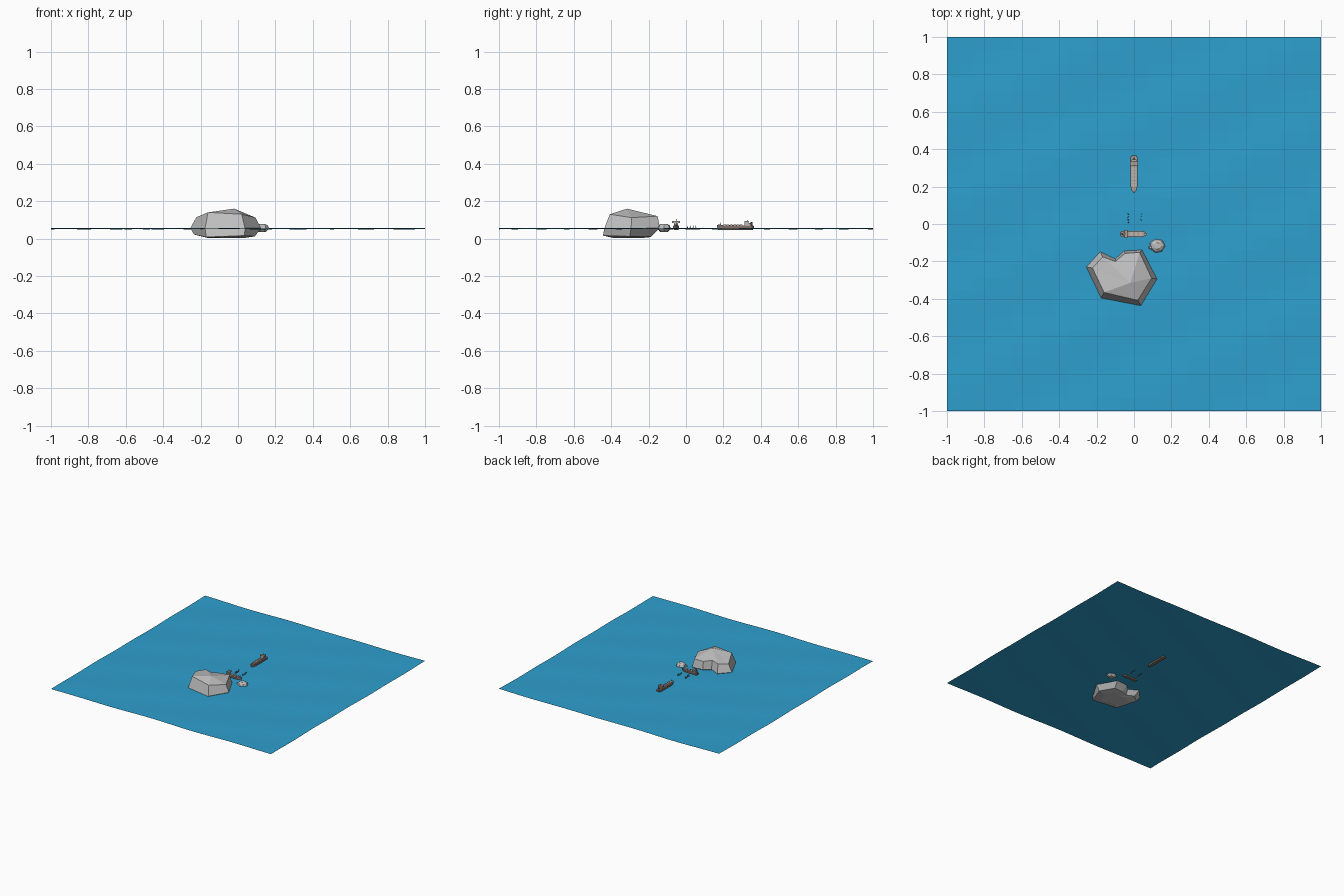
import bpy, bmesh, math
from mathutils import Matrix, Vector

if "Cube" in bpy.data.objects:
    bpy.data.objects.remove(bpy.data.objects["Cube"])


def material(name, rgb):
    m = bpy.data.materials.new(name)
    m.diffuse_color = (*rgb, 1)
    m.use_nodes = True
    m.node_tree.nodes["Principled BSDF"].inputs["Base Color"].default_value = m.diffuse_color
    return m


SEA = material("sea blue", (0.027, 0.35, 0.62))
ROCK = material("rock grey", (0.52, 0.52, 0.52))
HULL = material("hull brown", (0.25, 0.18, 0.15))
DECK = material("deck tan", (0.42, 0.35, 0.30))
CABIN = material("cabin grey", (0.52, 0.47, 0.43))
RED = material("buoy red", (0.45, 0.10, 0.08))
GREEN = material("buoy green", (0.06, 0.32, 0.33))


def finish(name, bm, mat, matrix=None):
    bmesh.ops.recalc_face_normals(bm, faces=bm.faces)
    me = bpy.data.meshes.new(name)
    bm.to_mesh(me)
    bm.free()
    me.materials.append(mat)
    ob = bpy.data.objects.new(name, me)
    bpy.context.collection.objects.link(ob)
    if matrix:
        ob.matrix_world = matrix
    return ob


def loft(name, rings, mat, matrix=None, peak=None):
    """Skin between equal rings; close the top flat or with a peak fan."""
    bm = bmesh.new()
    vs = [[bm.verts.new(p) for p in r] for r in rings]
    n = len(vs[0])
    for a, b in zip(vs, vs[1:]):
        for i in range(n):
            j = (i + 1) % n
            bm.faces.new((a[i], a[j], b[j], b[i]))
    bm.faces.new(vs[0][::-1])
    if peak:
        p = bm.verts.new(peak)
        for i in range(n):
            bm.faces.new((vs[-1][i], vs[-1][(i + 1) % n], p))
    else:
        bm.faces.new(vs[-1])
    return finish(name, bm, mat, matrix)


def box(name, c, s, mat, matrix=None):
    bm = bmesh.new()
    bmesh.ops.create_cube(bm, size=1, matrix=Matrix.Translation(c) @ Matrix.Diagonal((*s, 1)))
    return finish(name, bm, mat, matrix)


def cylinder(name, c, r1, r2, h, mat, matrix=None, sides=8):
    bm = bmesh.new()
    bmesh.ops.create_cone(bm, cap_ends=True, segments=sides, radius1=r1, radius2=r2,
                          depth=h, matrix=Matrix.Translation(c))
    return finish(name, bm, mat, matrix)


# Sea: gently faceted sheet
bm = bmesh.new()
bmesh.ops.create_grid(bm, x_segments=28, y_segments=28, size=1)
for v in bm.verts:
    x, y = v.co.x, v.co.y
    v.co.z = 0.053 + 0.0018 * math.sin(9 * x + 4 * y) + 0.0015 * math.sin(13 * y - 6 * x + 1)
sea = finish("sea", bm, SEA)
if sea.data.polygons[0].normal.z < 0:
    sea.data.flip_normals()

# Big rock: notched outline, undercut base, bevelled shoulder and low peak
waist = [(-.255, -.23), (-.18, -.148), (-.10, -.187), (-.053, -.144),
         (.043, -.139), (.123, -.294), (.037, -.436), (-.176, -.395)]
shoulder = [(-.222, -.235, .115), (-.168, -.176, .122), (-.10, -.20, .125), (-.048, -.157, .118),
            (.03, -.152, .120), (.094, -.29, .112), (.02, -.408, .130), (-.16, -.366, .140)]
base = [(-.235, -.25, .022), (-.165, -.19, .014), (-.10, -.215, .010), (-.05, -.19, .008),
        (.03, -.19, .010), (.09, -.30, .012), (.035, -.444, .016), (-.17, -.405, .008)]
low = [(-.05 + (x + .05) * .6, -.30 + (y + .30) * .6, 0.003) for x, y, z in base]
loft("big_rock", [low, base, [(x, y, .056) for x, y in waist], shoulder], ROCK,
     peak=(-.02, -.315, .16))

# Small rock beside the large one
rings = []
for r, z in ((.024, .036), (.042, .054), (.034, .070), (.020, .078)):
    rings.append([(.125 + r * (1 + .1 * math.sin(3 * i)) * math.cos(i * math.tau / 7),
                   -.117 + .9 * r * math.sin(i * math.tau / 7), z) for i in range(7)])
loft("small_rock", rings, ROCK)
cylinder("rock_chip", (.088, -.125, .056), .012, .007, .016, ROCK, sides=5)


def ship(tag, place, length, half, deck, holds, bridge_top, wing):
    """Ship with its bow towards local +x, z in world heights."""
    L = length / 2
    shape = [(-1, .6), (-.9, 1), (.6, 1), (.85, .6), (1, 0), (.85, -.6), (.6, -1), (-.9, -1), (-1, -.6)]

    def ring(sx, sy, z, bow=0):
        return [(x * L * sx, y * half * sy, z + (bow if x > .8 else 0)) for x, y in shape]
    loft(tag + "_hull", [ring(.92, .7, .045), ring(.97, .95, .055), ring(1, 1, deck, .005)], HULL, place)
    loft(tag + "_deck", [ring(.95, .85, deck), ring(.95, .85, deck + .003, .004)], DECK, place)
    # Hatch covers along the deck
    start, end = -.4 * L, .68 * L
    step = (end - start) / holds
    for i in range(holds):
        box(f"{tag}_hatch_{i + 1}", (start + (i + .5) * step, 0, deck + .005),
            (step * .75, half * 1.3, .009), CABIN, place)
    # Stern cabin, bridge with wings, funnel and mast
    mid = -.64 * L
    h = bridge_top - deck
    box(tag + "_cabin", (mid, 0, deck + h * .35), (L * .32, half * 1.4, h * .7), CABIN, place)
    box(tag + "_bridge", (mid + L * .05, 0, deck + h * .8), (L * .2, wing * 2, h * .3), CABIN, place)
    box(tag + "_bridge_roof", (mid + L * .05, 0, bridge_top), (L * .23, wing * 2.1, .003), DECK, place)
    cylinder(tag + "_funnel", (-.85 * L, 0, deck + h * .45), .006, .005, h * .9, HULL, place)
    cylinder(tag + "_mast", (mid, 0, bridge_top + .006), .002, .001, .014, HULL, place, 6)
    cylinder(tag + "_bow_mast", (.8 * L, 0, deck + .009), .002, .001, .02, HULL, place, 6)


# Long ship heads to the rock; short ship lies across its path
ship("long_ship", Matrix.Translation((0, .265, 0)) @ Matrix.Rotation(-math.pi / 2, 4, 'Z'),
     .20, .020, .067, 6, .092, .020)
ship("short_ship", Matrix.Translation((0, -.053, 0)), .143, .016, .066, 3, .092, .021)

# Channel buoys: red row on the left, green row on the right
for side, x, mat in (("red", -.031, RED), ("green", .038, GREEN)):
    for i in range(4):
        y = .008 + i * .015
        cylinder(f"{side}_buoy_{i + 1}", (x, y, .054), .004, .003, .012, mat)
        cylinder(f"{side}_buoy_top_{i + 1}", (x, y, .064), .0018, .001, .010, mat, sides=6)
